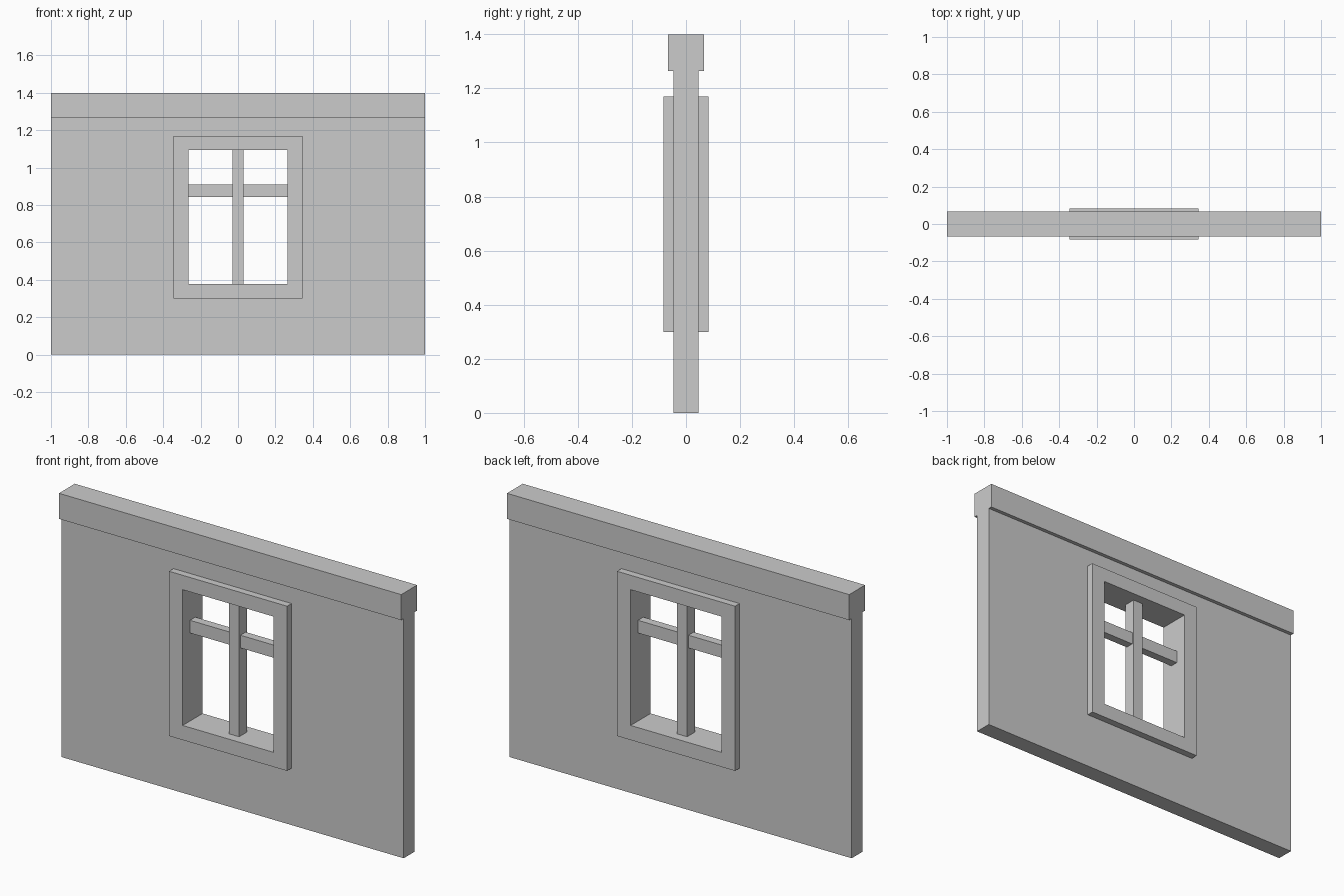
import bpy, bmesh

if "Cube" in bpy.data.objects:
    bpy.data.objects.remove(bpy.data.objects["Cube"])


def finish(name, bm):
    bmesh.ops.recalc_face_normals(bm, faces=bm.faces)
    mesh = bpy.data.meshes.new(name)
    bm.to_mesh(mesh)
    bm.free()
    obj = bpy.data.objects.new(name, mesh)
    bpy.context.collection.objects.link(obj)
    return obj


def corners(half_width, z0, z1, y):
    w = half_width
    return [(-w, y, z0), (w, y, z0), (w, y, z1), (-w, y, z1)]


def box(name, half_width, half_depth, z0, z1):
    bm = bmesh.new()
    bmesh.ops.create_cube(bm, size=2)
    for v in bm.verts:
        v.co.x *= half_width
        v.co.y *= half_depth
        v.co.z = z0 if v.co.z < 0 else z1
    return finish(name, bm)


def ring(name, outer, inner, half_depth):
    """Rectangular slab with a rectangular opening; sizes are (half_width, z0, z1)."""
    bm = bmesh.new()
    loops = [[bm.verts.new(c) for c in corners(*size, y)]
             for size, y in ((outer, -half_depth), (inner, -half_depth),
                             (inner, half_depth), (outer, half_depth))]
    for a, b in zip(loops, loops[1:] + loops[:1]):
        for i in range(4):
            j = (i + 1) % 4
            bm.faces.new((a[i], a[j], b[j], b[i]))
    return finish(name, bm)


FRAME = (0.345, 0.30, 1.17)
OPENING = (0.265, 0.377, 1.094)

# Wall panel and the thicker beam capping it
ring("wall", (1.0, 0.0, 1.265), FRAME, 0.046)
box("top_beam", 1.0, 0.066, 1.265, 1.4)

# Window surround running through the wall
ring("window_frame", FRAME, OPENING, 0.083)

# Crossed window bars
box("vertical_bar", 0.03, 0.033, OPENING[1], OPENING[2])
box("horizontal_bar", OPENING[0], 0.022, 0.842, 0.909)
